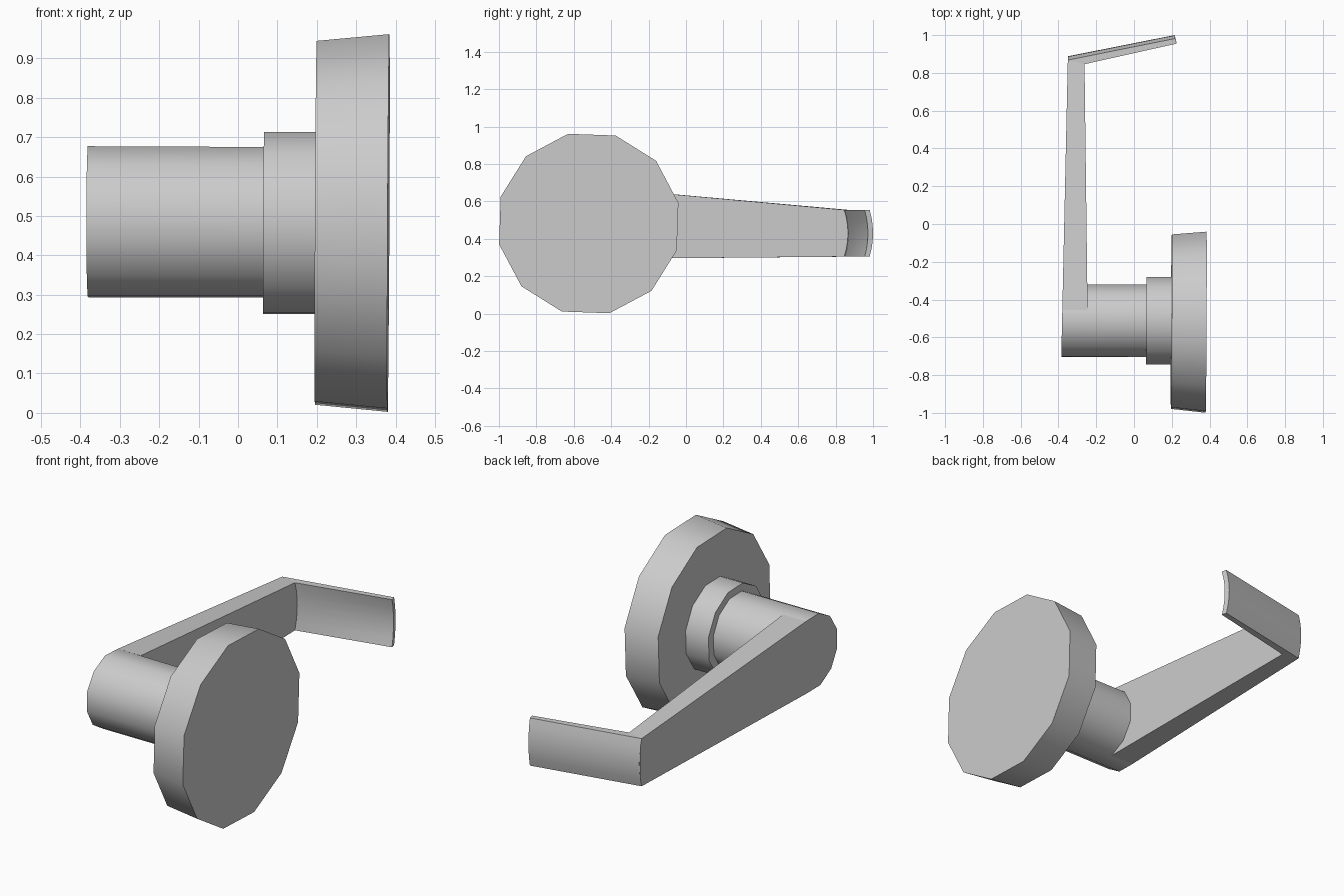
import bpy, bmesh, math

cube = bpy.data.objects.get("Cube")
if cube:
    bpy.data.objects.remove(cube)

SIDES = 12
TURN = math.radians(13)

metal = bpy.data.materials.new("satin grey metal")
metal.use_nodes = True
GREY = (0.6, 0.6, 0.6, 1)
metal.diffuse_color = GREY
metal.node_tree.nodes["Principled BSDF"].inputs["Base Color"].default_value = GREY


def loft(name, loop_a, loop_b):
    """Solid between two matching loops of points, capped at both ends."""
    bm = bmesh.new()
    a = [bm.verts.new(p) for p in loop_a]
    b = [bm.verts.new(p) for p in loop_b]
    bm.faces.new(a)
    bm.faces.new(list(reversed(b)))
    n = len(a)
    for i in range(n):
        j = (i + 1) % n
        bm.faces.new((a[j], a[i], b[i], b[j]))
    bmesh.ops.recalc_face_normals(bm, faces=bm.faces)
    mesh = bpy.data.meshes.new(name)
    bm.to_mesh(mesh)
    bm.free()
    mesh.materials.append(metal)
    obj = bpy.data.objects.new(name, mesh)
    bpy.context.collection.objects.link(obj)
    bpy.ops.object.select_all(action='DESELECT')
    obj.select_set(True)
    bpy.context.view_layer.objects.active = obj
    bpy.ops.object.shade_smooth_by_angle(angle=math.radians(35))
    return obj


def ring(x, y, z, radius, tilt=0.005):
    """Twelve-sided ring facing x, leaning very slightly."""
    points = []
    for k in range(SIDES):
        a = TURN + k * math.tau / SIDES
        dy, dz = radius * math.cos(a), radius * math.sin(a)
        points.append((x + tilt * (dy + dz), y + dy, z + dz))
    return points


def outer_x(y):
    return -0.385 + 0.022 * (y + 0.705)


def inner_x(y):
    return -0.246 - 0.0125 * (y + 0.43)


def arc(x, y, bulge=0.02, steps=6, dx=0.0):
    """Upright bowed edge, from bottom to top; y is its middle."""
    points = []
    for i in range(steps + 1):
        t = 2 * i / steps - 1
        z = 0.43 + 0.125 * t
        points.append((x - dx * t * t, y - bulge * t * t, z))
    return points


# Wall rose and collar
loft("rose", ring(0.1975, -0.517, 0.4825, 0.474), ring(0.382, -0.52, 0.482, 0.492))
loft("collar", ring(0.065, -0.5125, 0.482, 0.2375), ring(0.2, -0.5125, 0.482, 0.2375))

# Sleeve, with its outer end in the same plane as the lever's outer face
hub = ring(0, -0.5125, 0.485, 0.197, 0)
sleeve_end = [(outer_x(y), y, z) for x, y, z in hub]
loft("sleeve", sleeve_end, ring(0.07, -0.5125, 0.484, 0.196))

# Lever arm: wraps the sleeve's side and runs to the bowed corner
wrap = [hub[k] for k in (2, 1, 0, -1, -2, -3)]
corner_out = [(outer_x(y), y, z) for x, y, z in arc(0, 0.888)]
corner_in = [(inner_x(y), y, z) for x, y, z in arc(0, 0.866)]
arm_out = [(outer_x(y), y, z) for x, y, z in wrap] + corner_out
arm_in = [(inner_x(y), y, z) for x, y, z in wrap] + corner_in
loft("lever_arm", arm_out, arm_in)

# Return grip: a thin bowed plate turned back toward the wall
tip_out = arc(0.215, 1.0, 0.018, dx=-0.004)
tip_in = arc(0.222, 0.973, 0.018, dx=-0.004)
loft("lever_return",
     corner_out + corner_in[::-1],
     tip_out + tip_in[::-1])
